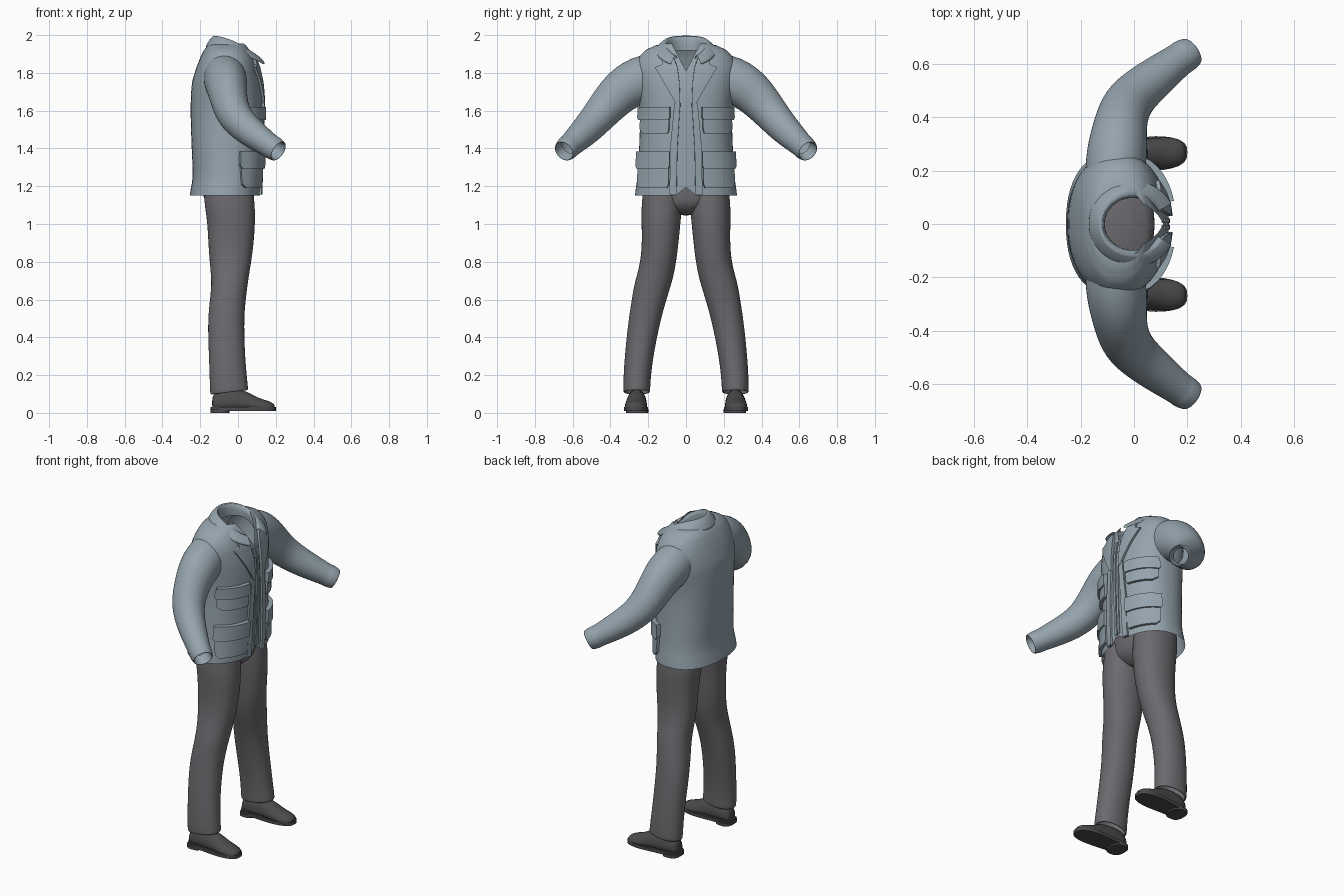
import bpy, bmesh, math
from mathutils import Vector

if "Cube" in bpy.data.objects:
    bpy.data.objects.remove(bpy.data.objects["Cube"])


def material(name, rgb):
    m = bpy.data.materials.new(name)
    m.use_nodes = True
    m.diffuse_color = (*rgb, 1)
    m.node_tree.nodes["Principled BSDF"].inputs["Base Color"].default_value = (*rgb, 1)
    return m


JACKET = material("blue grey cloth", (0.30, 0.37, 0.42))
TROUSERS = material("warm grey cloth", (0.15, 0.142, 0.155))
LEATHER = material("dark grey leather", (0.07, 0.069, 0.072))


def finish(bm, name, mat, subsurf=0, angle=40):
    bmesh.ops.recalc_face_normals(bm, faces=bm.faces)
    me = bpy.data.meshes.new(name)
    bm.to_mesh(me)
    bm.free()
    me.materials.append(mat)
    ob = bpy.data.objects.new(name, me)
    bpy.context.collection.objects.link(ob)
    bpy.ops.object.select_all(action="DESELECT")
    ob.select_set(True)
    bpy.context.view_layer.objects.active = ob
    bpy.ops.object.shade_smooth_by_angle(angle=math.radians(angle))
    if subsurf:
        mod = ob.modifiers.new("Smooth form", "SUBSURF")
        mod.levels = mod.render_levels = subsurf
    return ob


def loft(rings, closed=True, caps=(False, False)):
    bm = bmesh.new()
    rows = [[bm.verts.new(p) for p in r] for r in rings]
    n = len(rows[0])
    for a, b in zip(rows, rows[1:]):
        for i in range(n if closed else n - 1):
            j = (i + 1) % n
            bm.faces.new((a[i], a[j], b[j], b[i]))
    for row, cap in zip((rows[0], rows[-1]), caps):
        if cap:
            bm.faces.new(row)
    return bm


def oval(cx, cy, z, rx, ry, n=16, power=2.0):
    pts = []
    for i in range(n):
        t = 2 * math.pi * i / n
        c, s = math.cos(t), math.sin(t)
        pts.append(Vector((cx + rx * math.copysign(abs(c) ** (2 / power), c),
                           cy + ry * math.copysign(abs(s) ** (2 / power), s), z)))
    return pts


# Jacket body: height, back x, front x, half width
BODY = [(1.15, -.255, .118, .27), (1.25, -.24, .122, .257), (1.4, -.245, .127, .248),
        (1.55, -.25, .13, .244), (1.65, -.25, .13, .25), (1.75, -.243, .122, .265),
        (1.83, -.22, .105, .268), (1.88, -.2, .088, .25), (1.92, -.18, .065, .215),
        (1.945, -.16, .05, .165), (1.955, -.14, .045, .125)]
POWER = 2.3


def section(z):
    k = 0
    while k < len(BODY) - 2 and z > BODY[k + 1][0]:
        k += 1
    p = [Vector(BODY[min(max(k + d, 0), len(BODY) - 1)][1:]) for d in (-1, 0, 1, 2)]
    t = (z - BODY[k][0]) / (BODY[k + 1][0] - BODY[k][0])
    v = p[1] + .5 * t * (p[2] - p[0] + t * (2 * p[0] - 5 * p[1] + 4 * p[2] - p[3]
                                          + t * (3 * (p[1] - p[2]) + p[3] - p[0])))
    return (v[0] + v[1]) / 2, (v[1] - v[0]) / 2, v[2]


def front_point(y, z, h):
    cx, a, b = section(z)
    u = min(abs(y) / b, .98)
    w = (1 - u ** POWER) ** (1 / POWER)
    nrm = Vector((w ** (POWER - 1) / a, u ** (POWER - 1) / b * math.copysign(1, y), 0)).normalized()
    return Vector((cx + a * w, math.copysign(u * b, y), z)) + nrm * h


heights = []
for lo, hi in zip(BODY, BODY[1:]):
    heights += [lo[0] + (hi[0] - lo[0]) * i / 3 for i in range(3)]
heights.append(BODY[-1][0])
rings = []
for z in heights:
    cx, a, b = section(z)
    rings.append(oval(cx, 0, z, a, b, 56, POWER))
bm = loft(rings)


# Neck opening and hem notch cut into the front
def wedge(bm, z0, slope, keep):
    for s in (1, -1):
        part = [f for f in bm.faces if f.calc_center_median().x > 0 and keep(f.calc_center_median().z)]
        geom = part + list({e for f in part for e in f.edges}) + list({v for f in part for v in f.verts})
        bmesh.ops.bisect_plane(bm, geom=geom, dist=1e-5, plane_co=(0, 0, z0), plane_no=(0, s, -slope))
    gone = []
    for f in bm.faces:
        c = f.calc_center_median()
        if c.x > 0 and keep(c.z) and abs(c.y) < (c.z - z0) * slope:
            gone.append(f)
    bmesh.ops.delete(bm, geom=gone, context="FACES")


wedge(bm, 1.81, .52, lambda z: z > 1.79)
wedge(bm, 1.195, -1.2, lambda z: z < 1.21)
finish(bm, "jacket_body", JACKET)


def panel(name, rows, side, h, mat=JACKET, cols=8, steps=5):
    """Raised cloth panel following the chest; rows are height, inner y, outer y."""
    grid = []
    for k, (a, b) in enumerate(zip(rows, rows[1:])):
        for i in range(steps + (k == len(rows) - 2)):
            z, y0, y1 = Vector(a).lerp(Vector(b), i / steps)
            grid.append([(side * (y0 + (y1 - y0) * j / cols), z) for j in range(cols + 1)])
    # border rows and columns drop down into the cloth
    grid = [grid[0]] + grid + [grid[-1]]
    pts = []
    for r, row in enumerate(grid):
        row = [row[0]] + row + [row[-1]]
        edge = r in (0, len(grid) - 1)
        pts.append([front_point(y, z, -.008 if edge or c in (0, len(row) - 1) else h)
                    for c, (y, z) in enumerate(row)])
    finish(loft(pts, closed=False), name, mat)


# Collar: stand, rolled top and fall, swept from one front edge round the back
sweep = []
for i in range(33):
    t = math.radians(-152 + 304 * i / 32)
    c, s = math.cos(t), math.sin(t)
    ring = []
    for grow, drop in ((-.012, .07), (-.014, .02), (-.004, .002), (.008, 0), (.03, .022),
                       (.05, .05), (.045, .062)):
        x = -.005 - (.118 + grow) * c
        u = (-.118 * c + .125) / .22
        z = 2 - .025 * u - .075 * u * u - drop * (.8 + .35 * max(c, 0))
        ring.append(Vector((x, (.112 + grow * 1.1) * s, z)))
    sweep.append(ring)
finish(loft(sweep, closed=False), "collar", JACKET, 1)

for side, label in ((1, "left"), (-1, "right")):
    # Front edges, lapels and pockets
    panel(label + "_front_edge", [(1.155, .05, .085), (1.4, .045, .082), (1.64, .03, .06)], side, .012, cols=3)
    panel(label + "_zip_edge", [(1.2, .004, .02), (1.5, .004, .02), (1.8, .006, .022)], side, .005, cols=2)
    panel(label + "_lapel", [(1.62, .03, .042), (1.75, .034, .115), (1.83, .045, .16),
                             (1.845, .05, .125), (1.885, .065, .12)], side, .014)
    panel(label + "_chest_pocket", [(1.48, .095, .215), (1.5, .088, .23), (1.61, .085, .228)], side, .017)
    panel(label + "_chest_flap", [(1.55, .088, .23), (1.565, .082, .234), (1.62, .082, .232)], side, .026)
    panel(label + "_lower_pocket", [(1.19, .1, .235), (1.21, .09, .245), (1.37, .088, .238)], side, .017)
    panel(label + "_lower_flap", [(1.295, .09, .24), (1.31, .083, .243), (1.385, .083, .238)], side, .027)

    # Sleeve: tube along the bent arm, turned in at the cuff
    arm = [((-.07, .14, 1.79), .12), ((-.07, .22, 1.77), .13), ((-.06, .3, 1.735), .126),
           ((-.052, .37, 1.68), .113), ((-.03, .45, 1.585), .096), ((.03, .51, 1.515), .086),
           ((.11, .572, 1.455), .074), ((.175, .62, 1.41), .063), ((.18, .624, 1.407), .067),
           ((.215, .646, 1.385), .06), ((.217, .648, 1.384), .052), ((.17, .617, 1.413), .046)]
    rings = []
    for k, (p, r) in enumerate(arm):
        a, b = arm[max(k - 1, 0)][0], arm[min(k + 1, len(arm) - 3)][0]
        if k >= len(arm) - 5:
            a, b = arm[6][0], arm[9][0]
        d = (Vector(b) - Vector(a)).normalized()
        u = d.cross(Vector((1, 0, 0)) if k < 4 else Vector((0, 0, 1))).normalized()
        if k < 4:
            u = -d.cross(u)
        v = d.cross(u)
        ring = []
        for i in range(16):
            t = math.pi * i / 8
            q = Vector(p) + r * (math.cos(t) * u * (.9 if k < 4 else 1) + math.sin(t) * v)
            ring.append(Vector((q.x, q.y * side, q.z)))
        rings.append(ring)
    # align each ring with the one before so the tube does not twist
    for k in range(1, len(rings)):
        options = [rings[k][i:] + rings[k][:i] for i in range(16)]
        options += [o[::-1] for o in options]
        rings[k] = min(options, key=lambda o: sum((a - b).length for a, b in zip(o, rings[k - 1])))
    finish(loft(rings), label + "_sleeve", JACKET, 2, 180)

    # Trouser leg: height, back x, front x, inner y, outer y
    leg = [(1.2, -.18, .08, .03, .225), (1.1, -.178, .088, .02, .236), (1.02, -.162, .092, .028, .236),
           (.865, -.155, .08, .043, .232), (.76, -.145, .062, .058, .25), (.68, -.138, .05, .078, .275),
           (.58, -.15, .037, .11, .29), (.47, -.16, .03, .14, .307), (.28, -.152, .037, .178, .326),
           (.15, -.148, .05, .19, .332), (.105, -.147, .054, .19, .332), (.11, -.135, .042, .2, .322)]
    rings = []
    for z, x0, x1, y0, y1 in leg:
        ring = oval((x0 + x1) / 2, side * (y0 + y1) / 2, z, (x1 - x0) / 2 + .003, (y1 - y0) / 2 + .002, 16, 2.15)
        if z < .15:
            for p in ring:
                p.z += .12 * (p.x + .05)
        rings.append(ring)
    finish(loft(rings), label + "_trouser_leg", TROUSERS, 2, 180)

    # Shoe upper: x, half width, top height
    shoe = [(-.138, .03, .075), (-.125, .05, .12), (-.06, .056, .13), (.02, .058, .125), (.065, .061, .105),
            (.11, .063, .078), (.155, .06, .066), (.185, .045, .054), (.194, .02, .04)]
    rings = []
    for x, w, top in shoe:
        rings.append([Vector((x, side * (.262 + .03 * x) + w * math.cos(t),
                              .015 + (top - .015) * max(math.sin(t), 0) ** .8))
                      for t in [math.pi * i / 10 for i in range(11)]])
    finish(loft(rings, caps=(True, True)), label + "_shoe", LEATHER, 1, 60)

    # Sole and heel: rounded outlines with thickness
    for part, x0, x1, z0, z1 in (("sole", -.146, .2, .01, .03), ("heel", -.146, -.045, 0, .02)):
        mid, half = (x0 + x1) / 2, (x1 - x0) / 2
        rings = []
        for z in (z0, z1):
            ring = oval(mid, 0, z, half, .066, 32, 2.8)
            for p in ring:
                waist = .9 if part == "heel" else 1 - .12 * math.exp(-((p.x + .03) / .07) ** 2)
                p.y = p.y * waist + side * (.262 + .03 * p.x)
            rings.append(ring)
        finish(loft(rings, caps=(True, True)), label + "_" + part, LEATHER)

# Trouser seat joining the legs
seat = [(1.045, .035, .045), (1.06, .085, .075), (1.1, .155, .118), (1.14, .215, .132), (1.2, .232, .135), (1.27, .22, .125)]
rings = [oval(-.055 + .012 * (z < 1.12), 0, z, d, w, 24) for z, w, d in seat]
finish(loft(rings, caps=(True, True)), "trouser_seat", TROUSERS, 1, 180)
